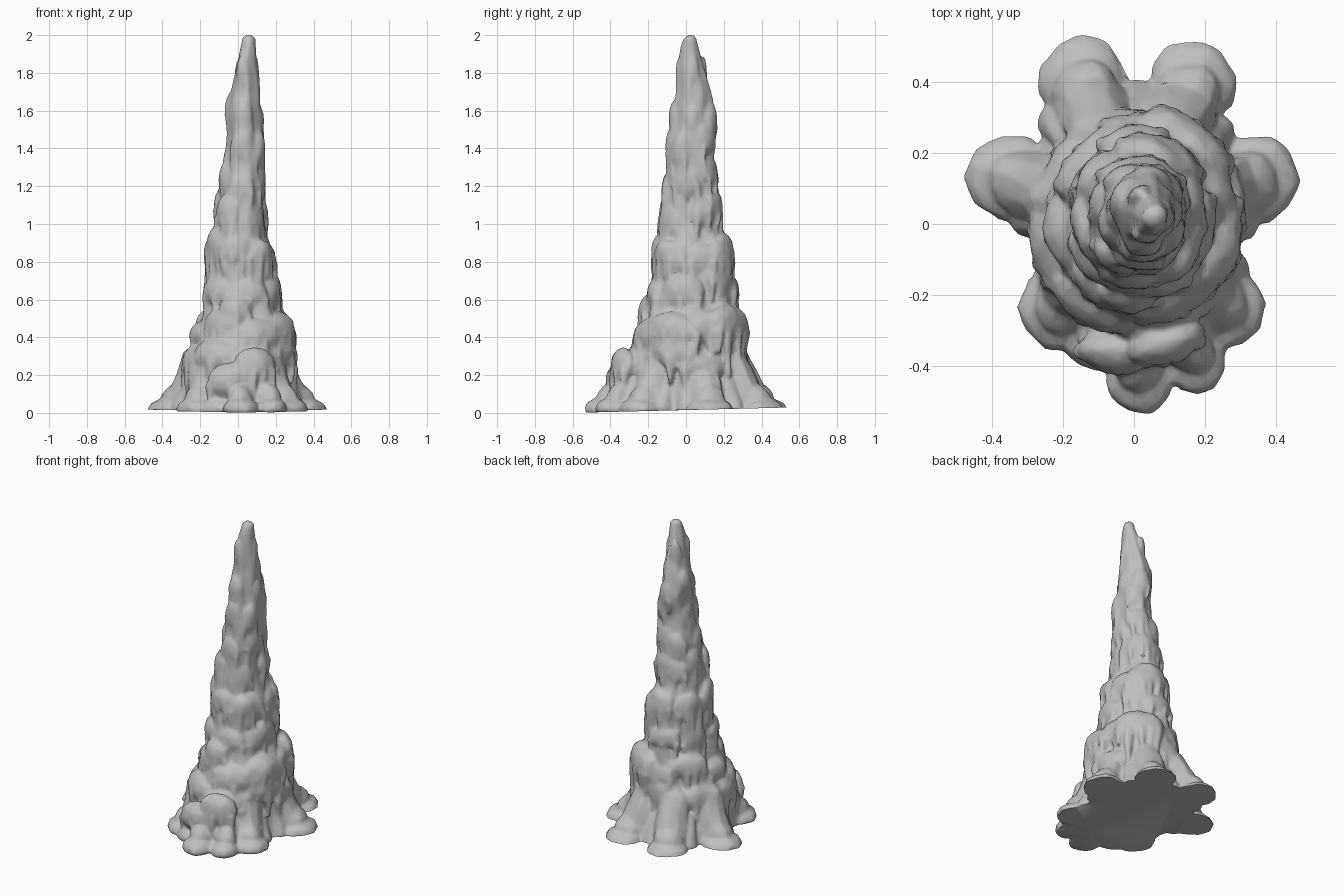
import bpy, bmesh, math, random
from mathutils import Vector, Matrix, noise

random.seed(23)
if "Cube" in bpy.data.objects:
    bpy.data.objects.remove(bpy.data.objects["Cube"])

# Stone colour
stone = bpy.data.materials.new("grey stone")
stone.use_nodes = True
grey = (0.52, 0.52, 0.52, 1)
stone.diffuse_color = grey
stone.node_tree.nodes["Principled BSDF"].inputs["Base Color"].default_value = grey

# Spire outline: height, left x, right x, front y, back y
outline = [
    (0.0, -.34, .36, -.40, .42), (.08, -.33, .34, -.38, .39), (.18, -.31, .315, -.36, .35),
    (.30, -.28, .295, -.32, .33), (.46, -.23, .285, -.27, .32),
    (.60, -.18, .225, -.225, .29), (.85, -.18, .195, -.18, .25),
    (1.0, -.135, .145, -.165, .2), (1.2, -.10, .14, -.13, .185),
    (1.4, -.07, .155, -.11, .155), (1.55, -.075, .13, -.09, .165),
    (1.7, -.045, .125, -.06, .145), (1.85, -.01, .11, -.05, .1),
    (1.94, .012, .1, -.035, .073), (1.985, .03, .085, -.01, .05)]


def section(z):
    z = max(0, min(z, outline[-1][0]))
    for a, b in zip(outline, outline[1:]):
        if z <= b[0]:
            t = (z - a[0]) / (b[0] - a[0])
            return [p + (q - p) * t for p, q in zip(a, b)][1:]


def surface(angle, z, k=1.0):
    """Point on the spire at an angle (degrees from +x) and height."""
    l, r, f, b = section(z)
    a = math.radians(angle)
    return Vector(((l + r) / 2 + math.cos(a) * k * (r - l) / 2,
                   (f + b) / 2 + math.sin(a) * k * (b - f) / 2, z))


bm = bmesh.new()


def blob(p, size, turn=0):
    m = (Matrix.Translation(p) @ Matrix.Rotation(math.radians(turn), 4, 'Z')
         @ Matrix.Diagonal((*size, 1)))
    bmesh.ops.create_icosphere(bm, subdivisions=2, radius=1, matrix=m)


def limb(p, q, r0, r1):
    """Tapered rounded limb from p to q."""
    p, q = Vector(p), Vector(q)
    d = q - p
    m = Matrix.Translation((p + q) / 2) @ d.to_track_quat('Z', 'Y').to_matrix().to_4x4()
    bmesh.ops.create_cone(bm, cap_ends=True, segments=10, radius1=r0, radius2=r1,
                          depth=d.length, matrix=m)
    blob(p, (r0,) * 3)
    blob(q, (r1,) * 3)


def bulge(angle, z, w, h, drips=3, out=0.0, k=0.82):
    """Melted swelling with drips hugging the wall under it."""
    a = math.radians(angle)
    away = Vector((math.cos(a), math.sin(a), 0))
    side = Vector((-math.sin(a), math.cos(a), 0))
    p = surface(angle, z, k) + away * out
    blob(p, (w * .55, w, h), angle)
    for i in range(drips):
        s = (i - (drips - 1) / 2) / max(1, drips - 1) * 1.5 + random.uniform(-.12, .12)
        top = p + side * s * w + away * w * .36 * (1 - .9 * s * s)
        top.z -= h * .3
        tip = top + away * w * .08
        tip.z -= h * random.uniform(.8, 1.9)
        limb(top, tip, w * .22, w * .08)


# Core: stacked rings with shallow flutes
rows = []
for i in range(60):
    z = 1.985 * i / 59
    rows.append([bm.verts.new(surface(a, z, .9 + .05 * math.sin(math.radians(a * 7) + z * 3)))
                 for a in range(0, 360, 10)])
for lo, hi in zip(rows, rows[1:]):
    for j in range(36):
        n = (j + 1) % 36
        bm.faces.new((lo[j], lo[n], hi[n], hi[j]))
bm.faces.new(rows[0][::-1])
bm.faces.new(rows[-1])
blob((.058, .02, 1.966), (.036, .037, .038))

# Tiers of swellings all the way up
tiers = ((.28, 7), (.46, 7), (.66, 6), (.85, 6), (1.05, 5), (1.24, 5), (1.42, 4), (1.6, 4), (1.76, 3))
for z, count in tiers:
    l, r, f, b = section(z)
    width = (r - l + b - f) / 4
    start = random.uniform(0, 90)
    for i in range(count):
        bulge(start + i * 360 / count + random.uniform(-12, 12), z + random.uniform(-.06, .06),
              width * random.uniform(.42, .54), random.uniform(.08, .11),
              random.choice((3, 4)) if z < 1.3 else 2, k=.77)

# Large distinct swellings
bulge(310, .84, .085, .08, 4, .01)
bulge(258, .54, .09, .09, 4, .01)
bulge(335, .44, .13, .10, 5)
bulge(55, .46, .16, .12, 5, -.01)
bulge(60, .82, .12, .10, 5, -.015)
bulge(65, 1.1, .09, .09, 4, -.01)
bulge(190, .86, .08, .08, 3, -.01)

# Front ledge standing over the front feet
bulge(285, .25, .12, .10, 5, .07)
bulge(262, .17, .12, .10, 3, .06)

# Spreading feet: centre x, y, radius, ridge height
feet = [(-.145, .405, .122, .28), (.165, .39, .122, .28), (.34, .125, .122, .25),
        (.26, -.24, .108, .30), (.175, -.39, .088, .2), (.015, -.432, .095, .2),
        (-.21, -.24, .115, .28), (-.34, .125, .125, .27), (-.10, -.31, .10, .25)]
for x, y, r, h in feet:
    a = math.degrees(math.atan2(y, x))
    blob((x, y, .02), (r * 1.07, r * 1.05, .065), a)
    blob((x * .92, y * .92, .05), (r * .85, r * .8, .11), a)
    limb((x * .83, y * .83, .06), (x * .6, y * .6, h), r * .85, r * .75)
    # Small drips on the sides of each foot
    for turn in (-20, 18):
        q = Matrix.Rotation(math.radians(turn), 3, 'Z') @ Vector((x, y, 0))
        limb(q * .84 + Vector((0, 0, .02)), q * .68 + Vector((0, 0, .17)), .05, .04)

# Fuse everything into one skin
mesh = bpy.data.meshes.new("stalagmite")
bm.to_mesh(mesh)
bm.free()
obj = bpy.data.objects.new("stalagmite", mesh)
bpy.context.collection.objects.link(obj)
remesh = obj.modifiers.new("fuse", 'REMESH')
remesh.mode = 'VOXEL'
remesh.voxel_size = .01
smooth = obj.modifiers.new("melt", 'SMOOTH')
smooth.factor = .5
smooth.iterations = 3
graph = bpy.context.evaluated_depsgraph_get()
fused = bpy.data.meshes.new_from_object(obj.evaluated_get(graph))
obj.modifiers.clear()
obj.data = fused

# Uneven surface and flat underside
for v in fused.vertices:
    n = noise.noise_vector(v.co * Vector((10, 10, 6)))
    v.co += Vector((n.x, n.y, 0)) * .014
    v.co.z = max(v.co.z, .015 + .025 * v.co.y)
thin = obj.modifiers.new("simplify", 'DECIMATE')
thin.ratio = .2
fused.materials.clear()
fused.materials.append(stone)

bpy.context.view_layer.objects.active = obj
obj.select_set(True)
bpy.ops.object.modifier_apply(modifier=thin.name)
bpy.ops.object.shade_smooth_by_angle(angle=math.radians(50))
